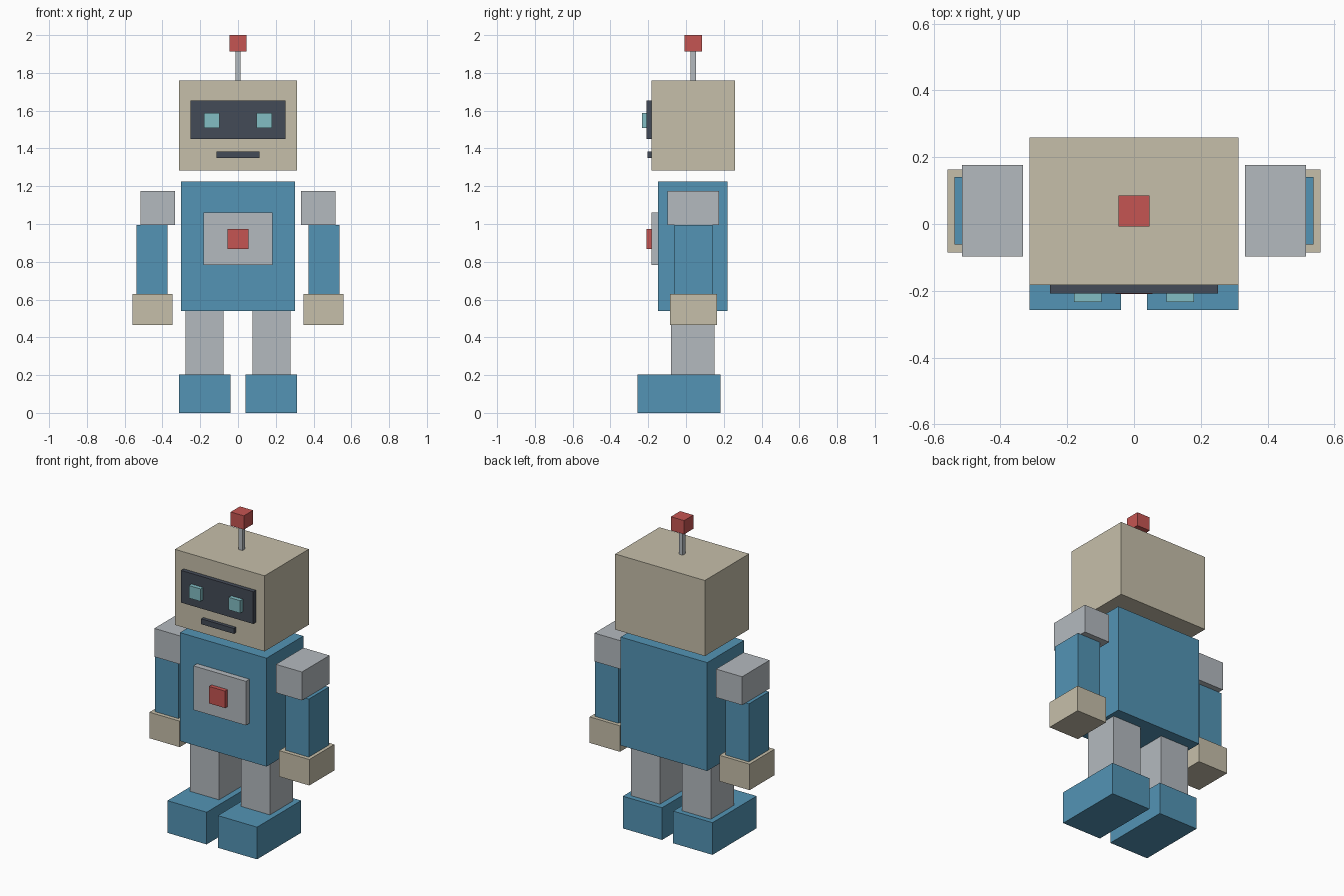
import bpy
import bmesh

if "Cube" in bpy.data.objects:
    bpy.data.objects.remove(bpy.data.objects["Cube"])


def srgb(r, g, b):
    """Convert 0-255 sRGB to a linear RGBA colour."""
    def lin(c):
        c /= 255
        return c / 12.92 if c <= 0.04045 else ((c + 0.055) / 1.055) ** 2.4
    return (lin(r), lin(g), lin(b), 1.0)


def material(name, *rgb):
    m = bpy.data.materials.new(name)
    m.diffuse_color = srgb(*rgb)
    m.use_nodes = True
    m.node_tree.nodes["Principled BSDF"].inputs["Base Color"].default_value = m.diffuse_color
    return m


BEIGE = material("warm beige", 198, 191, 170)
BLUE = material("steel blue", 83, 148, 181)
GREY = material("light grey", 180, 186, 191)
DARK = material("dark slate", 68, 75, 87)
RED = material("signal red", 197, 85, 82)
TEAL = material("pale teal", 130, 189, 196)


def box(name, mat, x, y, z):
    """Flat-faced box spanning the given (min, max) ranges."""
    lo, hi = zip(x, y, z)
    bm = bmesh.new()
    bmesh.ops.create_cube(bm, size=1)
    for v in bm.verts:
        v.co = [a + (c + 0.5) * (b - a) for c, a, b in zip(v.co, lo, hi)]
    mesh = bpy.data.meshes.new(name)
    bm.to_mesh(mesh)
    bm.free()
    mesh.materials.append(mat)
    obj = bpy.data.objects.new(name, mesh)
    bpy.context.collection.objects.link(obj)


def centred(name, mat, half, y, z):
    box(name, mat, (-half, half), y, z)


def pair(name, mat, x, y, z):
    """Matching boxes on both sides of x = 0."""
    box("right_" + name, mat, x, y, z)
    box("left_" + name, mat, (-x[1], -x[0]), y, z)


# Head and face
centred("head", BEIGE, 0.313, (-0.182, 0.259), (1.283, 1.76))
centred("visor", DARK, 0.252, (-0.208, -0.182), (1.45, 1.653))
pair("eye", TEAL, (0.098, 0.179), (-0.234, -0.208), (1.508, 1.587))
centred("mouth", DARK, 0.114, (-0.204, -0.182), (1.349, 1.383))

# Antenna
centred("antenna_rod", GREY, 0.0135, (0.025, 0.052), (1.76, 1.913))
centred("antenna_tip", RED, 0.046, (-0.007, 0.085), (1.913, 2.0))

# Torso with chest panel and button
centred("torso", BLUE, 0.302, (-0.147, 0.22), (0.54, 1.224))
centred("chest_panel", GREY, 0.183, (-0.183, -0.147), (0.782, 1.06))
centred("chest_button", RED, 0.056, (-0.209, -0.183), (0.867, 0.974))

# Arms
pair("shoulder", GREY, (0.333, 0.515), (-0.098, 0.176), (0.996, 1.175))
pair("arm", BLUE, (0.373, 0.537), (-0.061, 0.14), (0.63, 0.996))
pair("hand", BEIGE, (0.347, 0.558), (-0.086, 0.163), (0.466, 0.63))

# Legs and feet
pair("leg", GREY, (0.077, 0.278), (-0.079, 0.15), (0.203, 0.54))
pair("foot", BLUE, (0.039, 0.313), (-0.257, 0.183), (0.0, 0.203))
